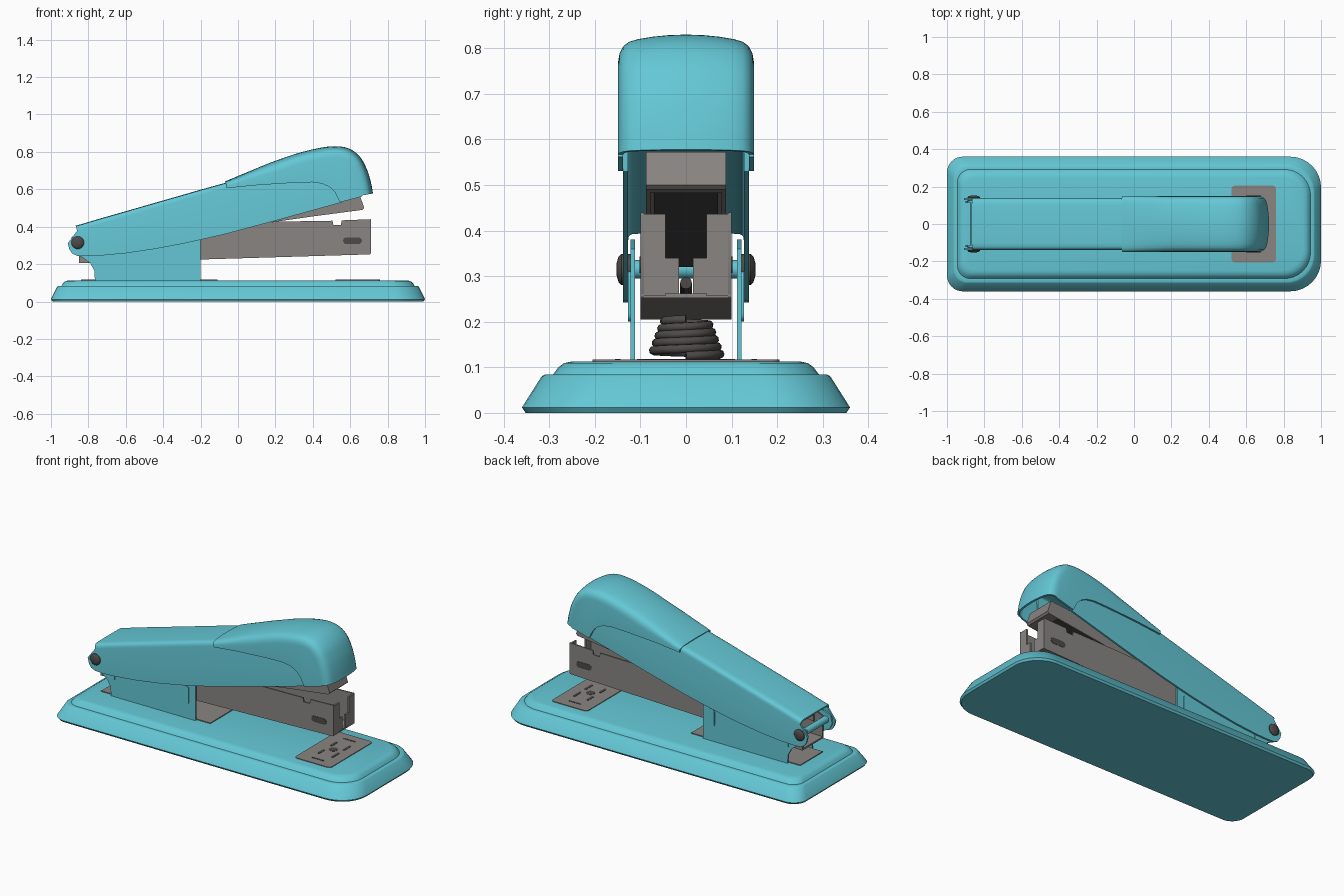
import bpy, bmesh, math
from mathutils import Vector

cube = bpy.data.objects.get("Cube")
if cube:
    bpy.data.objects.remove(cube, do_unlink=True)


def material(name, rgb):
    m = bpy.data.materials.new(name)
    m.use_nodes = True
    m.diffuse_color = (*rgb, 1)
    m.node_tree.nodes["Principled BSDF"].inputs["Base Color"].default_value = (*rgb, 1)
    return m


TEAL = material("teal paint", (0.127, 0.575, 0.67))
STEEL = material("warm grey steel", (0.25, 0.235, 0.225))
DARK = material("dark metal", (0.075, 0.068, 0.065))


def finish(name, bm, mat, thickness=0, bevel=0):
    """Turn a bmesh into an object, with optional wall thickness or bevel."""
    bmesh.ops.recalc_face_normals(bm, faces=bm.faces)
    me = bpy.data.meshes.new(name)
    bm.to_mesh(me)
    bm.free()
    ob = bpy.data.objects.new(name, me)
    bpy.context.collection.objects.link(ob)
    me.materials.append(mat)
    bpy.ops.object.select_all(action='DESELECT')
    ob.select_set(True)
    bpy.context.view_layer.objects.active = ob
    if thickness:
        s = ob.modifiers.new("wall", 'SOLIDIFY')
        s.thickness, s.offset = thickness, -1
        bpy.ops.object.modifier_apply(modifier=s.name)
    if bevel:
        b = ob.modifiers.new("edge", 'BEVEL')
        b.width, b.segments = bevel, 2
        bpy.ops.object.modifier_apply(modifier=b.name)
    bpy.ops.object.shade_smooth_by_angle(angle=math.radians(35))
    return ob


def loft(bm, rings, closed=True, caps=True):
    rows = [[bm.verts.new(p) for p in r] for r in rings]
    n = len(rows[0])
    for a, b in zip(rows, rows[1:]):
        for i in range(n if closed else n - 1):
            j = (i + 1) % n
            bm.faces.new((a[i], a[j], b[j], b[i]))
    if caps:
        bm.faces.new(rows[0][::-1])
        bm.faces.new(rows[-1])


def prism(name, pts, y0, y1, mat, bevel=0):
    """Extrude an xz outline from y0 to y1."""
    bm = bmesh.new()
    loft(bm, [[(x, y, z) for x, z in pts] for y in (y0, y1)])
    return finish(name, bm, mat, bevel=bevel)


def box(name, x0, x1, y0, y1, z0, z1, mat, bevel=0):
    return prism(name, [(x0, z0), (x1, z0), (x1, z1), (x0, z1)], y0, y1, mat, bevel)


def rounded(x0, x1, hy, r_back, r_front, z, n=8):
    """Rounded rectangle ring with its own radius at each end."""
    out = []
    for cx, cy, r, a0 in ((x1 - r_front, hy - r_front, r_front, 0), (x0 + r_back, hy - r_back, r_back, 90),
                          (x0 + r_back, r_back - hy, r_back, 180), (x1 - r_front, r_front - hy, r_front, 270)):
        for k in range(n + 1):
            a = math.radians(a0 + 90 * k / n)
            out.append((cx + r * math.cos(a), cy + r * math.sin(a), z))
    return out


def capsule(cx, cz, hx, hz, n=8):
    """Upright or flat oval outline in xz."""
    r = min(hx, hz)
    return [(x, z) for x, z, _ in
            [(cx + p[0], cz + p[1], 0) for p in rounded(-hx, hx, hz, r * .98, r * .98, 0, n)]]


def smooth_path(pts, steps=6):
    """Catmull-Rom curve through xz points."""
    p = [Vector(q) for q in pts]
    p = [2 * p[0] - p[1]] + p + [2 * p[-1] - p[-2]]
    out = []
    for a, b, c, d in zip(p, p[1:], p[2:], p[3:]):
        for k in range(steps):
            t = k / steps
            out.append(.5 * (2 * b + (c - a) * t + (2 * a - 5 * b + 4 * c - d) * t * t
                             + (3 * b - a - 3 * c + d) * t ** 3))
    return out + [p[-2]]


def interp(table, x):
    if x <= table[0][0]:
        return table[0][1:]
    for a, b in zip(table, table[1:]):
        if x <= b[0]:
            t = (x - a[0]) / (b[0] - a[0])
            return [u + (v - u) * t for u, v in zip(a[1:], b[1:])]
    return table[-1][1:]


def cover(name, top, section, lower, scale):
    """Open-bottomed shell: section (y, drop) swept along top, walls down to lower (x -> x, z)."""
    rings = []
    for i, p in enumerate(top):
        t = (top[min(i + 1, len(top) - 1)] - top[max(i - 1, 0)]).normalized()
        n = Vector((-t.y, t.x))
        half = []
        for y, d in section:
            q = p - n * d * interp(scale, p.x)[0]
            half.append((q.x, y, q.y))
        bx, bz = interp(lower, q.x)
        half.append((bx, y, min(bz, q.y - .002)))
        rings.append([(x, -y, z) for x, y, z in half[:0:-1]] + half)
    bm = bmesh.new()
    loft(bm, rings, closed=False, caps=False)
    return finish(name, bm, TEAL, thickness=.011)


# Stepped base
bm = bmesh.new()
loft(bm, [rounded(-a, a, h, rb, rf, z) for a, h, rb, rf, z in (
    (.992, .352, .08, .16, 0), (1, .36, .085, .165, .012), (.966, .317, .075, .15, .08),
    (.96, .31, .072, .148, .084), (.944, .292, .07, .14, .084), (.934, .28, .068, .135, .1),
    (.922, .268, .065, .13, .109), (.905, .25, .06, .12, .113))])
finish("base", bm, TEAL)

# Anvil plate with its recesses
bm = bmesh.new()
loft(bm, [rounded(.52, .76, .205, .02, .02, z, 4) for z in (.11, .117)])
finish("anvil_plate", bm, STEEL)
for i, (x, y, hx, hy) in enumerate(((.64, 0, .025, .025), (.69, .055, .008, .035), (.69, -.055, .008, .035),
                                    (.6, .06, .008, .03), (.6, -.06, .008, .03),
                                    (.64, .15, .04, .006), (.64, -.15, .04, .006))):
    bm = bmesh.new()
    r = min(hx, hy) * .98
    loft(bm, [[(px, py + y, pz) for px, py, pz in rounded(x - hx, x + hx, hy, r, r, z, 4)] for z in (.115, .1185)])
    finish(f"anvil_recess_{i + 1}", bm, DARK)

# Bracket: floor plate and two upright cheeks
box("bracket_floor", -.84, -.11, -.108, .108, .11, .118, STEEL)
cheek = [(-.2, .113), (-.2, .36), (-.5, .38), (-.84, .365), (-.89, .345), (-.9, .3), (-.88, .26),
         (-.83, .235), (-.79, .205), (-.768, .165), (-.765, .113)]
for side, s in (("left", 1), ("right", -1)):
    prism(f"bracket_cheek_{side}", cheek, s * .112, s * .122, TEAL)
    for x, z, h, tag in ((-.26, .255, .055, "front"), (-.755, .25, .045, "back")):
        prism(f"bracket_rib_{tag}_{side}", capsule(x, z, .018, h), s * .12, s * .127, TEAL)

# Lever arm, running up under the head
arm_top = [Vector(p) for p in ((-.868, .405), (-.855, .409), (-.84, .413), (-.82, .419), (-.79, .428),
                               (-.74, .443), (-.6, .483), (-.45, .526), (-.3, .569), (-.2, .598), (-.07, .634),
                               (.05, .66), (.2, .69), (.35, .715), (.5, .735), (.56, .74))]
arm_lower = [(-.864, -.912, .325), (-.851, -.905, .285), (-.836, -.89, .258), (-.815, -.865, .245),
             (-.785, -.82, .242), (-.735, -.74, .245), (-.59, -.6, .258), (-.445, -.45, .28),
             (-.295, -.3, .308), (-.195, -.2, .33), (-.06, -.07, .36), (.2, .2, .432), (.555, .555, .53)]
arm_section = [(0, 0), (.1, .001), (.122, .003), (.131, .008), (.136, .016), (.138, .028)]
cover("lever_arm", arm_top, arm_section, arm_lower, [(-1, 1), (1, 1)])

# Domed head cap
head_top = smooth_path([(-.07, .642), (.05, .692), (.18, .745), (.32, .793), (.44, .822), (.53, .83), (.6, .815),
                        (.655, .77), (.69, .705), (.71, .64), (.722, .578)])
head_lower = [(x, x, z) for x, z in ((-.07, .605), (.1, .622), (.3, .635), (.4, .638), (.45, .63), (.49, .612),
                                     (.52, .582), (.545, .53), (.73, .58))]
head_section = [(0, 0), (.04, .0015), (.075, .005), (.105, .01), (.125, .016), (.138, .026),
                (.146, .042), (.149, .06)]
cover("head_cap", head_top, head_section, head_lower, [(-.07, .4), (.2, 1), (1, 1)])

# Pivot pin with domed rivet ends
bm = bmesh.new()
loft(bm, [[(-.857 + r * math.cos(a * math.pi / 12), y, .315 + r * math.sin(a * math.pi / 12)) for a in range(24)]
          for y, r in ((-.121, .02), (.121, .02))])
finish("pivot_tube", bm, TEAL)
for side, s in (("left", 1), ("right", -1)):
    bm = bmesh.new()
    loft(bm, [[(-.857 + r * math.cos(a * math.pi / 12), s * y, .315 + r * math.sin(a * math.pi / 12))
               for a in range(24)] for y, r in ((.12, .034), (.142, .034), (.148, .028), (.152, .015))])
    finish(f"pivot_rivet_{side}", bm, DARK)

# Staple magazine: open channel with a split front
wall = [(-.85, .205), (.705, .252), (.71, .26), (.71, .44), (.555, .434), (.55, .41), (.51, .408),
        (.505, .432), (.2, .427), (-.2, .412), (-.75, .385), (-.85, .34)]
for side, s in (("left", 1), ("right", -1)):
    prism(f"magazine_wall_{side}", wall, s * .092, s * .1, STEEL)
    prism(f"magazine_slot_{side}", capsule(.612, .325, .05, .018), s * .098, s * .1015, DARK)
    prism(f"magazine_front_{side}", [(.7, .256), (.71, .256), (.71, .436), (.7, .436)], s * .045, s * .1, STEEL)
    box(f"magazine_lip_{side}", .7, .71, *sorted((s * .015, s * .046)), .262, .34, STEEL)
prism("magazine_floor", [(-.85, .205), (.705, .252), (.705, .262), (-.85, .215)], -.095, .095, STEEL)
bm = bmesh.new()
loft(bm, [[(x, .013 * math.cos(a * math.pi / 6), z + .013 * math.sin(a * math.pi / 6)) for a in range(12)]
          for x, z in ((-.8, .25), (.69, .285))])
finish("magazine_rod", bm, DARK)

# Driver channel under the cover
driver = [(-.8, .3), (.19, .425), (.4, .455), (.665, .49), (.675, .5), (.65, .572), (.4, .55), (-.8, .35)]
for side, s in (("left", 1), ("right", -1)):
    prism(f"driver_wall_{side}", driver, s * .078, s * .088, STEEL)
prism("driver_roof", [(-.8, .34), (.4, .54), (.64, .562), (.65, .572), (.4, .552), (-.8, .352)], -.08, .08, STEEL)
prism("driver_nose", [(.6, .482), (.665, .49), (.675, .5), (.65, .572), (.6, .565)], -.08, .08, STEEL)
prism("driver_blade", [(-.7, .32), (.19, .435), (.6, .488), (.6, .505), (-.7, .34)], -.07, .07, DARK)

# Conical return spring
cu = bpy.data.curves.new("return_spring", 'CURVE')
cu.dimensions, cu.bevel_depth, cu.bevel_resolution, cu.use_fill_caps = '3D', .01, 2, True
sp = cu.splines.new('POLY')
N = 120
sp.points.add(N)
for k in range(N + 1):
    t = k / N
    a, r = t * 5 * math.tau, .076 - .03 * t
    sp.points[k].co = (-.4 + r * math.cos(a), r * math.sin(a), .125 + .08 * t, 1)
cu.materials.append(DARK)
bpy.context.collection.objects.link(bpy.data.objects.new("return_spring", cu))
